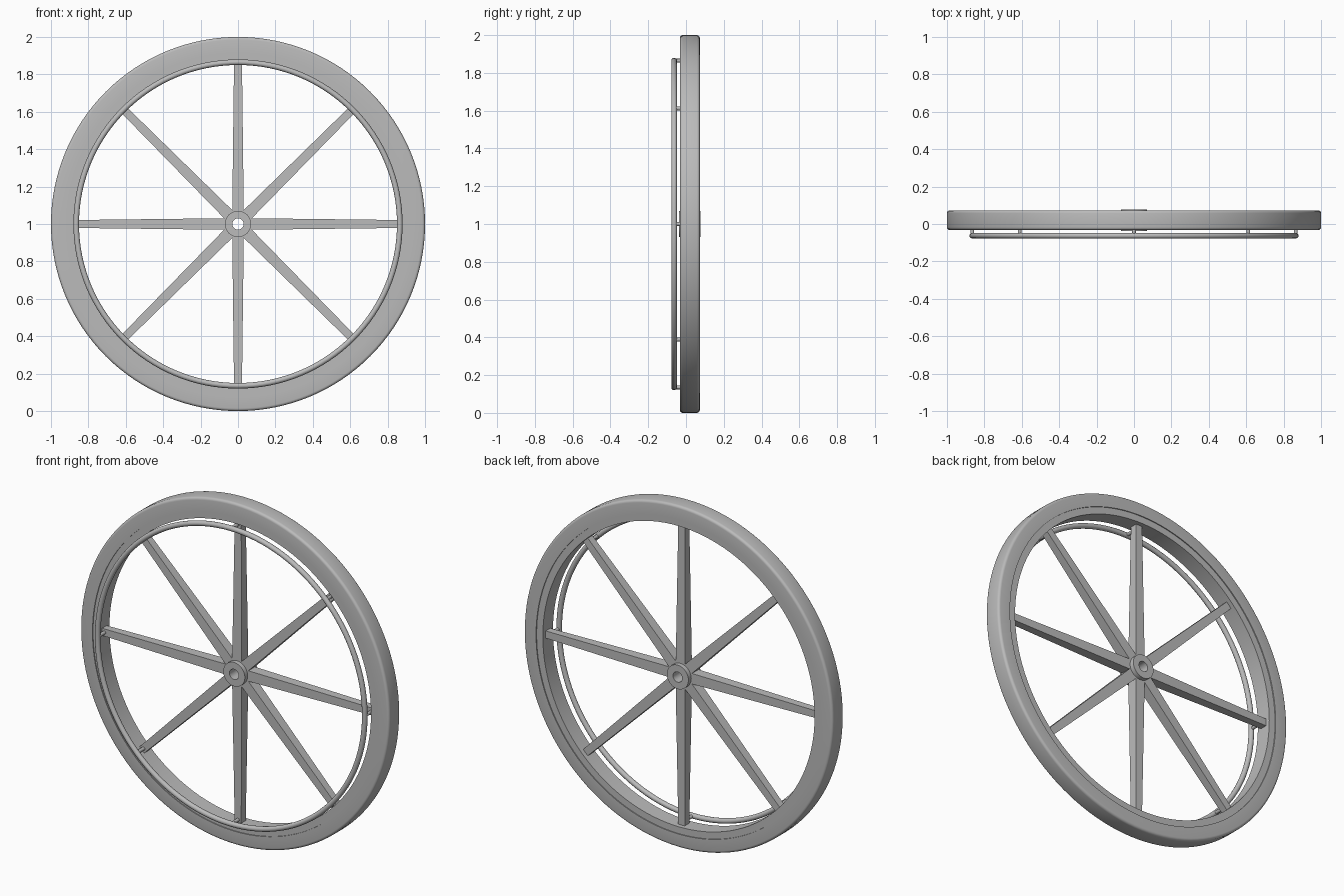
import bpy, bmesh, math
from mathutils import Matrix, Vector

cube = bpy.data.objects.get("Cube")
if cube:
    bpy.data.objects.remove(cube, do_unlink=True)

grey = bpy.data.materials.new("plain_grey")
grey.use_nodes = True
tone = (0.5, 0.5, 0.5, 1)
grey.diffuse_color = tone
grey.node_tree.nodes["Principled BSDF"].inputs["Base Color"].default_value = tone

AXLE = Vector((0, 0, 1))
MID = 0.0205          # depth of the wheel's middle plane
SPOKES = 8


def finish(name, bm):
    bmesh.ops.recalc_face_normals(bm, faces=bm.faces)
    mesh = bpy.data.meshes.new(name)
    bm.to_mesh(mesh)
    bm.free()
    mesh.materials.append(grey)
    obj = bpy.data.objects.new(name, mesh)
    bpy.context.collection.objects.link(obj)
    bpy.ops.object.select_all(action='DESELECT')
    obj.select_set(True)
    bpy.context.view_layer.objects.active = obj
    bpy.ops.object.shade_smooth_by_angle(angle=math.radians(35))
    return obj


def ring(name, profile, steps=128):
    """Sweep a closed (radius, depth) profile around the axle."""
    bm = bmesh.new()
    loops = []
    for i in range(steps):
        a = math.tau * i / steps
        loops.append([bm.verts.new(AXLE + Vector((r * math.cos(a), y, r * math.sin(a))))
                      for r, y in profile])
    n = len(profile)
    for i in range(steps):
        p, q = loops[i], loops[(i + 1) % steps]
        for j in range(n):
            k = (j + 1) % n
            bm.faces.new((p[j], p[k], q[k], q[j]))
    return finish(name, bm)


def rounded_box(r0, r1, y0, y1, bevel, segments=4):
    """Rectangle profile whose outer corners are rounded."""
    points = [(r0, y1), (r0, y0)]
    for cy, start in ((y0 + bevel, -90), (y1 - bevel, 0)):
        for s in range(segments + 1):
            a = math.radians(start + 90 * s / segments)
            points.append((r1 - bevel + bevel * math.cos(a), cy + bevel * math.sin(a)))
    return points


def box_profile(r0, r1, half):
    return [(r0, MID - half), (r1, MID - half), (r1, MID + half), (r0, MID + half)]


# Tyre, rim and hub
ring("tyre", rounded_box(0.92, 1.0, MID - 0.0525, MID + 0.0525, 0.015))
ring("rim", box_profile(0.88, 0.921, 0.047))
ring("hub", box_profile(0.03, 0.07, 0.057), 48)

# Hand rim tube in front of the wheel
tube = [(0.865 + 0.015 * math.cos(math.tau * i / 12),
         -0.0625 + 0.015 * math.sin(math.tau * i / 12)) for i in range(12)]
ring("hand_rim", tube)

# Tapered spokes, each with a post carrying the hand rim
for i in range(SPOKES):
    turn = Matrix.Translation(AXLE) @ Matrix.Rotation(math.tau * i / SPOKES, 4, 'Y')
    bm = bmesh.new()
    bmesh.ops.create_cube(bm, size=1)
    for v in bm.verts:
        outer = v.co.z > 0
        width = 0.042 if outer else 0.062
        v.co = Vector((v.co.x * width, MID + v.co.y * width, 0.885 if outer else 0.05))
    bm.transform(turn)
    finish(f"spoke_{i + 1}", bm)

    bm = bmesh.new()
    bmesh.ops.create_cone(bm, cap_ends=True, segments=12, radius1=0.01, radius2=0.01, depth=0.075)
    bm.transform(turn @ Matrix.Translation((0, -0.0225, 0.865)) @ Matrix.Rotation(math.pi / 2, 4, 'X'))
    finish(f"hand_rim_post_{i + 1}", bm)
